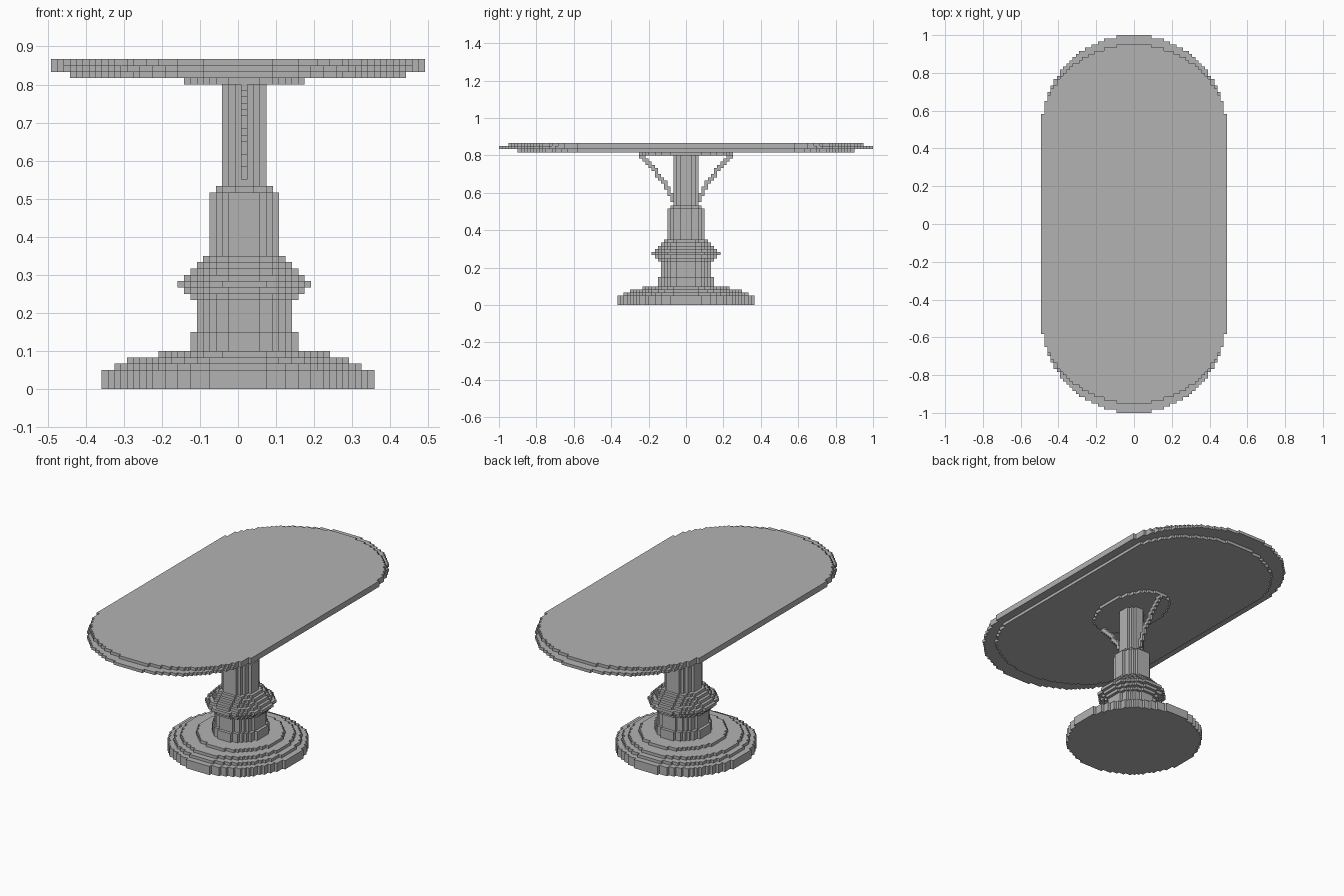
import bpy, bmesh, math

cube = bpy.data.objects.get("Cube")
if cube:
    bpy.data.objects.remove(cube)

CELL = 1 / 60  # edge of one block; all sizes below are in blocks

grey = bpy.data.materials.new("plain grey")
grey.use_nodes = True
COLOUR = (0.45, 0.45, 0.45, 1)
grey.diffuse_color = COLOUR
grey.node_tree.nodes["Principled BSDF"].inputs["Base Color"].default_value = COLOUR


def stepped_oval(rx, ry, straight, cx):
    """Blocky outline of an oval, with an optional straight middle along y."""
    half = straight + ry
    side = []
    for row in range(-half, half):
        reach = max(0, abs(row + 0.5) - straight) / ry
        edge = math.floor(rx * math.sqrt(1 - reach * reach) - 1e-6) + 0.5
        if side and side[-1][0] == edge:
            side[-1] = (edge, row + 1)
        else:
            side += [(edge, row), (edge, row + 1)]
    return [(cx + x, y) for x, y in side] + [(cx - x, y) for x, y in reversed(side)]


def add_prism(bm, outline, z0, z1):
    face = bm.faces.new([bm.verts.new((x * CELL, y * CELL, z0 * CELL)) for x, y in outline])
    moved = bmesh.ops.extrude_face_region(bm, geom=[face], use_keep_orig=True)["geom"]
    for v in moved:
        if isinstance(v, bmesh.types.BMVert):
            v.co.z = z1 * CELL


def finish(bm, name):
    bmesh.ops.recalc_face_normals(bm, faces=bm.faces)
    mesh = bpy.data.meshes.new(name)
    bm.to_mesh(mesh)
    bm.free()
    mesh.materials.append(grey)
    bpy.context.collection.objects.link(bpy.data.objects.new(name, mesh))


def stack(name, layers, z, straight=0, cx=0):
    """Pile of stepped ovals: (height, x radius, y radius)."""
    bm = bmesh.new()
    for height, rx, ry in layers:
        add_prism(bm, stepped_oval(rx, ry, straight, cx), z, z + height)
        z += height
    finish(bm, name)


# Round foot with stepped rim
stack("foot", [(3, 21.5, 22), (1, 19.5, 20), (1, 17.5, 18)], 0)
stack("foot_crown", [(1, 13.5, 14)], 5, cx=1)

# Turned pedestal: plinth, bulging collar, shaft and slim neck
stack("plinth", [(3, 8.5, 9), (5, 7.5, 8)], 6, cx=1)
stack("collar", [(1, r + 0.5, r + 1) for r in (8, 9, 10, 9, 8, 7, 6)], 14, cx=1)
stack("shaft", [(10, 5.5, 6), (1, 4.5, 5)], 21, cx=1)
stack("neck", [(16, 3.5, 4)], 32, cx=1)
stack("mounting_plate", [(1, 9.5, 15)], 48, cx=1)

# Oblong top with rounded ends, stepped in below and above its rim
stack("table_top", [(1, 26.5, 24), (1, 29.5, 30), (1, 29.5, 27)], 49, straight=30)


# Thin curved braces from the neck out to the plate
def brace_y(z):
    return 4.5 + 10.2 * ((z - 33) / 15) ** 1.6


for name, sign in (("front_brace", -1), ("back_brace", 1)):
    bm = bmesh.new()
    for z in range(33, 48):
        a = sign * math.floor(brace_y(z))
        b = sign * (math.floor(brace_y(z + 1)) + 1)
        add_prism(bm, [(0.5, a), (1.5, a), (1.5, b), (0.5, b)], z, z + 1)
    finish(bm, name)
